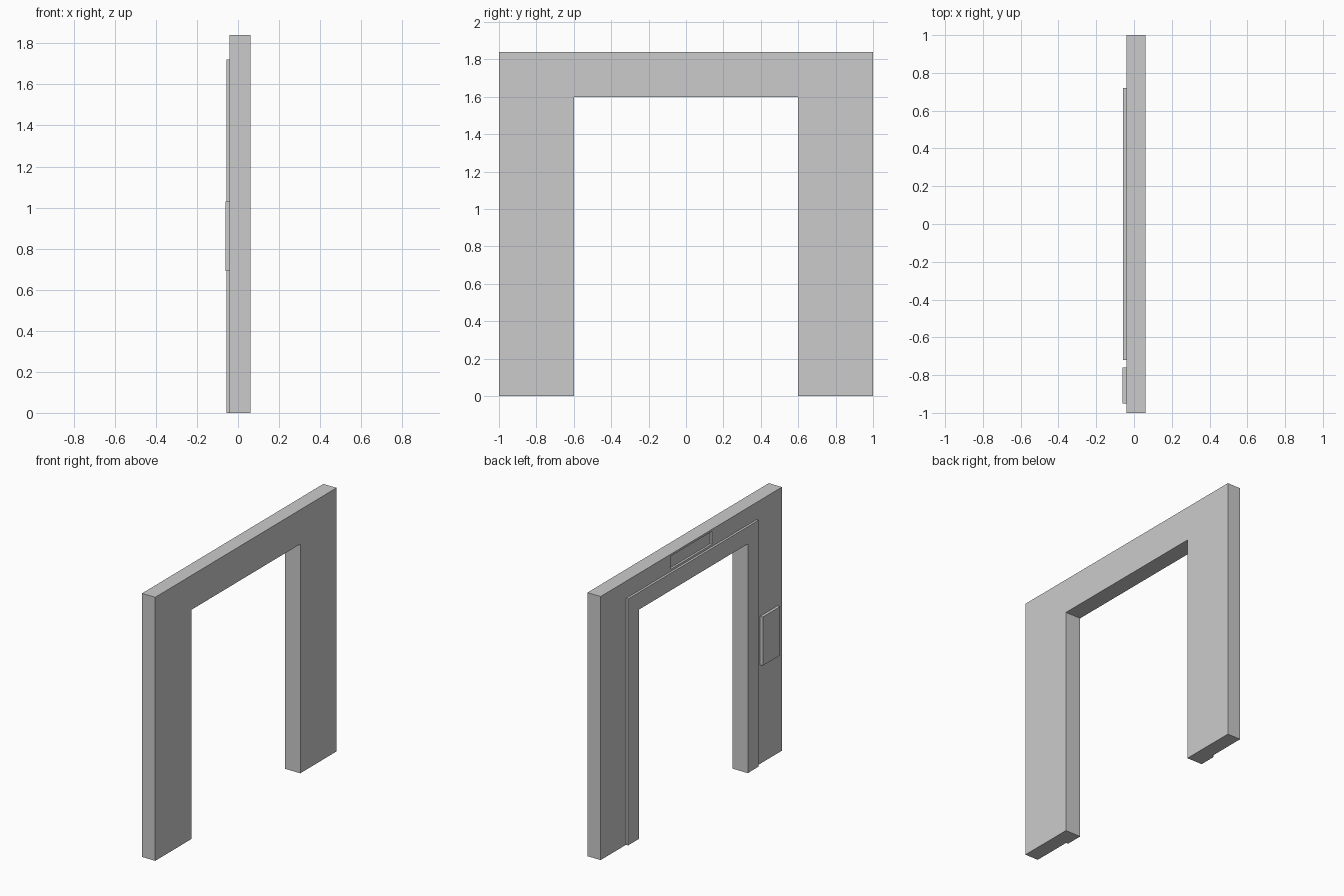
import bpy, bmesh

if "Cube" in bpy.data.objects:
    bpy.data.objects.remove(bpy.data.objects["Cube"])


def make_object(name, bm):
    bmesh.ops.recalc_face_normals(bm, faces=bm.faces)
    mesh = bpy.data.meshes.new(name)
    bm.to_mesh(mesh)
    bm.free()
    obj = bpy.data.objects.new(name, mesh)
    bpy.context.collection.objects.link(obj)
    return obj


def prism(name, outline, x0, x1):
    """Extrude a (y, z) outline along x."""
    bm = bmesh.new()
    face = bm.faces.new([bm.verts.new((x0, y, z)) for y, z in outline])
    ext = bmesh.ops.extrude_face_region(bm, geom=[face])
    for v in ext["geom"]:
        if isinstance(v, bmesh.types.BMVert):
            v.co.x = x1
    return make_object(name, bm)


def arch(half_w, height, open_w=0.6, open_h=1.6):
    """Outline of a doorway surround."""
    half = [(half_w, height), (half_w, 0), (open_w, 0), (open_w, open_h)]
    return half + [(-y, z) for y, z in reversed(half)]


def rect(y0, y1, z0, z1):
    return [(y0, z0), (y1, z0), (y1, z1), (y0, z1)]


WALL_BACK, WALL_FACE = 0.061, -0.041

# Wall with doorway
wall = prism("wall", arch(1.0, 1.84), WALL_FACE, WALL_BACK)

# Shallow sign recess above the doorway
cutter = prism("sign_recess_cutter", rect(-0.23, 0.23, 1.735, 1.826), -0.1, WALL_FACE + 0.015)
cutter.hide_render = True
cutter.hide_set(True)
cut = wall.modifiers.new("sign_recess", 'BOOLEAN')
cut.operation = 'DIFFERENCE'
cut.solver = 'EXACT'
cut.object = cutter

# Raised trim around the doorway
prism("door_trim", arch(0.72, 1.72), -0.057, WALL_FACE)

# Wall-mounted control panel
prism("control_panel", rect(-0.95, -0.76, 0.69, 1.03), -0.061, WALL_FACE)
